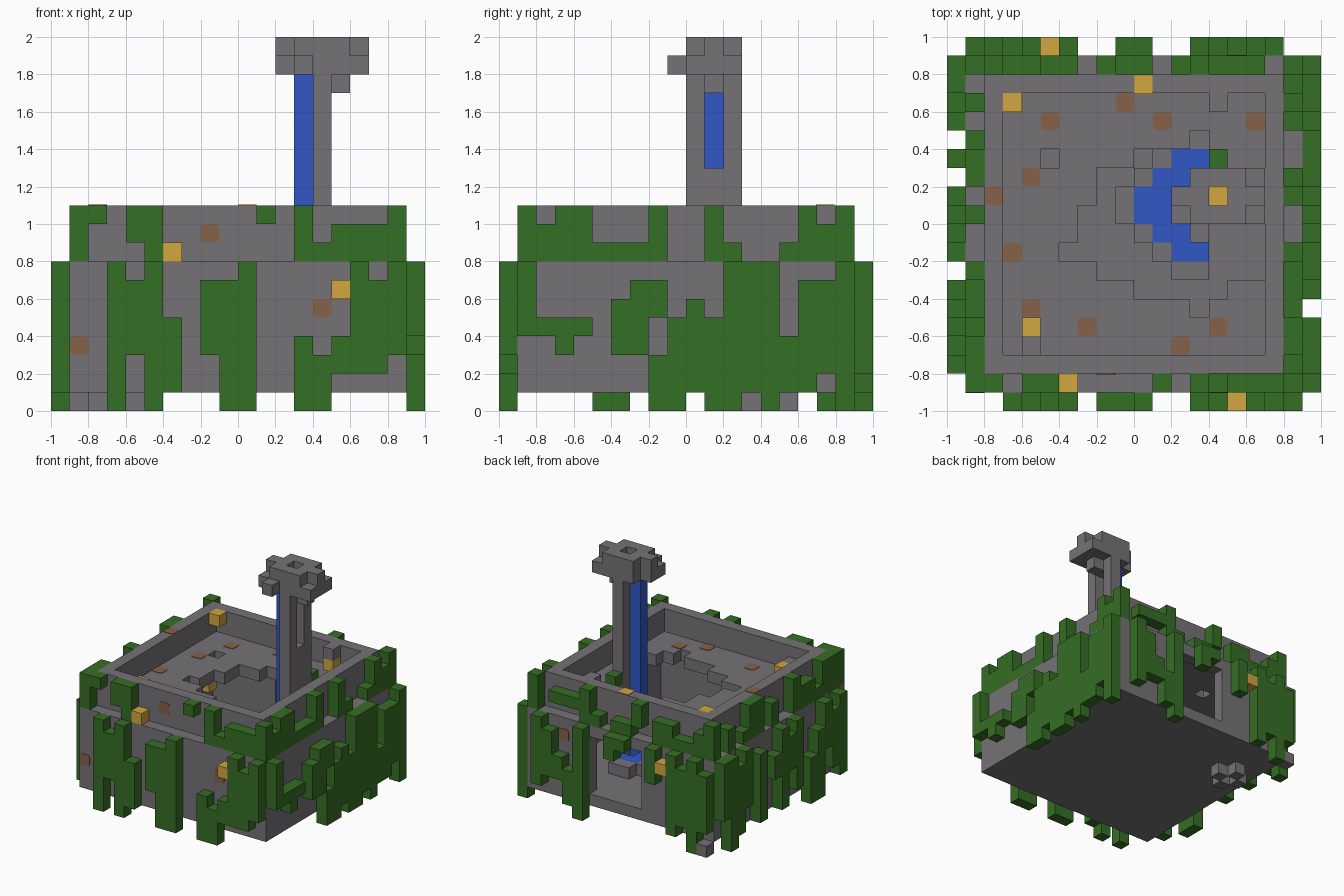
import bpy, bmesh, math
from mathutils import Matrix, Vector

U = 0.1  # one block
if "Cube" in bpy.data.objects:
    bpy.data.objects.remove(bpy.data.objects["Cube"], do_unlink=True)


def material(name, colour):
    mat = bpy.data.materials.new(name)
    mat.use_nodes = True
    mat.diffuse_color = (*colour, 1)
    mat.node_tree.nodes["Principled BSDF"].inputs["Base Color"].default_value = (*colour, 1)
    return mat


stone = material("grey stone", (.180, .170, .182))
leaf = material("vine green", (.036, .158, .018))
lamp = material("lamp yellow", (.64, .39, .05))
rust = material("rust brown", (.24, .122, .065))
water = material("water blue", (.030, .095, .56))


def finish(name, bm, mat):
    mesh = bpy.data.meshes.new(name)
    bm.to_mesh(mesh)
    bm.free()
    mesh.materials.append(mat)
    obj = bpy.data.objects.new(name, mesh)
    bpy.context.collection.objects.link(obj)
    return obj


def blocks(name, mat, boxes):
    """Boxes given as two opposite corners in block units."""
    bm = bmesh.new()
    for low, high in boxes:
        a, b = Vector(low) * U, Vector(high) * U
        bmesh.ops.create_cube(bm, size=1, matrix=Matrix.Translation((a + b) / 2)
                              @ Matrix.Diagonal((*(b - a), 1)))
    return finish(name, bm, mat)


def cell(x, y, z, w=1, d=1, h=1):
    return (x, y, z), (x + w, y + d, z + h)


def ring(r, low, high, sides="fblr"):
    """Walls one block thick around a square."""
    walls = {"f": ((-r, -r, low), (r, 1 - r, high)), "b": ((-r, r - 1, low), (r, r, high)),
             "l": ((r - 1, -r, low), (r, r, high)), "r": ((-r, -r, low), (1 - r, r, high))}
    return [walls[s] for s in sides]


# Lower chamber, with a doorway in the back
blocks("base_slab", stone, [((-9, -9, 1), (9, 9, 2))])
blocks("lower_walls", stone, ring(9, 2, 8, "flr")
       + [((3, 8, 2), (9, 9, 8)), ((-2, 8, 7), (3, 9, 8)), ((-9, 8, 2), (-2, 9, 8))])
blocks("upper_walls", stone, ring(8, 8, 11))
blocks("loose_blocks", stone, [cell(4, 6, 10), cell(-6, -7, 9)])

# Upper floor, broken open around the tower; each row lists its gap
gaps = {4: (3, 4), 3: (0, 4), 2: (-2, 4), 1: (-2, 4), 0: (-3, 4), -1: (-3, 7),
        -2: (-4, 7), -3: (-2, 7), -4: (0, 5), -5: (3, 4)}
floor = [((-8, 5, 8), (8, 8, 9)), ((-8, -8, 8), (8, -5, 9))]
for y, (start, end) in gaps.items():
    left = -8
    if y == 3:
        floor.append(((-8, y, 8), (-5, y + 1, 9)))
        left = -4
    floor += [((left, y, 8), (start, y + 1, 9)), ((end, y, 8), (8, y + 1, 9))]
blocks("upper_floor", stone, floor)

# Pond on the lower floor
blocks("pond_rim", stone, [cell(-1, 0, 2, d=2), cell(2, 4, 2, w=2), cell(2, -3, 2, w=2)]
       + [cell(x, y, 2) for x, y in ((0, 2), (0, -1), (1, 3), (1, -2))])
blocks("pond_water", water, [cell(0, 0, 2, 2, 2), cell(1, 2, 2, 2), cell(1, -1, 2, 2),
                             cell(2, 3, 2, 2), cell(2, -2, 2, 2)])

# Water tower with a cross-shaped cap around a sunken lamp
blocks("tower_shaft", stone, [cell(4, 0, 2, h=16), cell(4, 2, 2, h=16),
                              cell(4, 1, 2, h=11), cell(4, 1, 17), cell(5, 1, 17)])
blocks("tower_cap", stone, [cell(3, 0, 18, 3, 1, 2), cell(3, 2, 18, 3, 1, 2),
                            cell(2, 1, 18, 2, 1, 2), cell(5, 1, 18, 2, 1, 2),
                            cell(2, 0, 18), cell(6, 0, 18), cell(6, 2, 18), cell(3, -1, 18)])
blocks("tower_lamp", lamp, [cell(4, 1, 18)])
blocks("waterfall", water, [cell(3, 1, 2, h=16)])
blocks("stone_fragments", stone, [cell(x, y, 0) for x, y in
                                  ((-7, 5), (-8, 4), (-7, 3), (-6, 4), (-9, 9))])


def vines(name, side, dist, runs):
    """Hanging strips on one wall: (position, width, bottom, top)."""
    sign = -1 if side in "fr" else 1
    a, b = sorted((sign * dist, sign * (dist + 1)))
    boxes = []
    for t, w, low, high in runs:
        if side in "fb":
            boxes.append(((t, a, low), (t + w, b, high)))
        else:
            boxes.append(((a, t, low), (b, t + w, high)))
    blocks(name, leaf, boxes)


vines("front_lower_vines", "f", 9, [
    (-7, 1, 0, 8), (-6, 1, 3, 7), (-5, 1, 0, 8), (-4, 1, 1, 5), (-2, 1, 3, 7),
    (-1, 1, 0, 7), (0, 1, 0, 8), (3, 1, 0, 4), (4, 1, 0, 3), (5, 1, 2, 4),
    (6, 1, 2, 8), (7, 1, 2, 7), (8, 1, 3, 8)])
vines("front_upper_vines", "f", 8, [
    (-9, 1, 8, 11), (-8, 1, 10, 11), (-6, 1, 9, 11), (-5, 1, 8, 11), (1, 1, 10, 11),
    (3, 1, 8, 11), (4, 1, 8, 9), (5, 3, 8, 10), (8, 1, 8, 11)])
vines("left_lower_vines", "l", 9, [
    (-9, 1, 4, 8), (-8, 1, 4, 5), (-7, 1, 3, 5), (-6, 1, 4, 5), (-4, 1, 3, 6),
    (-3, 1, 3, 7), (-2, 1, 0, 3), (-2, 1, 5, 7), (-1, 1, 0, 5), (0, 1, 1, 6),
    (1, 1, 0, 5), (2, 1, 0, 8), (3, 1, 1, 8), (4, 1, 0, 8), (5, 1, 1, 4),
    (6, 1, 1, 7), (7, 1, 2, 7), (8, 1, 0, 8)])
vines("left_upper_vines", "l", 8, [
    (-9, 1, 8, 11), (-8, 1, 8, 10), (-7, 2, 8, 11), (-5, 3, 8, 9), (-2, 1, 8, 11),
    (1, 1, 8, 11), (2, 1, 8, 9), (5, 1, 8, 9), (6, 1, 8, 11), (7, 1, 8, 10), (8, 1, 8, 11)])
vines("back_lower_vines", "b", 9, [
    (7, 1, 2, 8), (6, 1, 3, 7), (5, 1, 3, 5), (4, 1, 1, 4), (3, 1, 0, 8), (0, 1, 6, 8),
    (-1, 1, 7, 8), (-4, 1, 5, 8), (-6, 1, 1, 8), (-7, 1, 2, 7), (-8, 1, 0, 8), (-9, 1, 2, 7)])
vines("back_upper_vines", "b", 8, [
    (-9, 1, 8, 11), (-8, 1, 8, 10), (-7, 2, 8, 9), (-5, 2, 8, 10), (-2, 1, 9, 11),
    (-1, 2, 8, 9), (2, 1, 8, 9), (3, 1, 8, 11), (4, 3, 9, 10)])
vines("right_lower_vines", "r", 9, [
    (-8, 1, 1, 8), (-7, 1, 2, 7), (-6, 1, 4, 8), (-5, 1, 0, 6), (-4, 1, 0, 4), (-2, 1, 2, 8),
    (-1, 1, 4, 7), (0, 1, 1, 8), (1, 1, 4, 6), (3, 1, 1, 7), (5, 1, 3, 8),
    (6, 1, 1, 7), (7, 1, 0, 8), (8, 1, 3, 8)])
vines("right_upper_vines", "r", 8, [
    (-9, 1, 8, 11), (-8, 2, 8, 11), (-6, 1, 8, 9), (-5, 2, 8, 10), (-3, 1, 8, 11),
    (0, 1, 8, 10), (2, 2, 8, 11), (4, 1, 8, 9), (6, 1, 8, 10), (8, 1, 8, 11)])
blocks("inner_vine", leaf, [cell(4, 3, 9)])

# Lamps on the walls, the upper floor and inside the chamber
blocks("lamps", lamp, [cell(x, y, z) for x, y, z in (
    (-4, -9, 8), (5, -10, 6), (-6, -6, 9), (-7, 6, 10), (0, 6.95, 10.04), (-5, 9, 6),
    (4, 6, 9), (-8, 6, 4))])


# Rust patches: thin plates with rounded corners
def patches(name, spots, turn=Matrix()):
    bm = bmesh.new()
    for spot in spots:
        bmesh.ops.create_cube(bm, size=1, matrix=Matrix.Translation(Vector(spot) * U) @ turn
                              @ Matrix.Diagonal((U, U, .008, 1)))
    corners = [e for e in bm.edges if e.calc_length() < .01]
    bmesh.ops.bevel(bm, geom=corners, offset=.022, segments=2, profile=.5, affect="EDGES")
    finish(name, bm, rust)


upright = Matrix.Rotation(math.pi / 2, 4, "X")
patches("floor_rust", [(x + .5, y + .5, 9) for x, y in (
    (-1, 6), (-5, 5), (1, 5), (6, 5), (-6, 2), (-7, -2), (-6, -5), (-3, -6), (4, -6), (2, -7))])
patches("rim_rust", [(-7.5, 1.5, 11)])
patches("wall_rust", [(-8.5, -9, 3.5), (4.5, -9, 5.5), (-1.5, -8, 9.5), (5.5, 9, 6.5)], upright)
